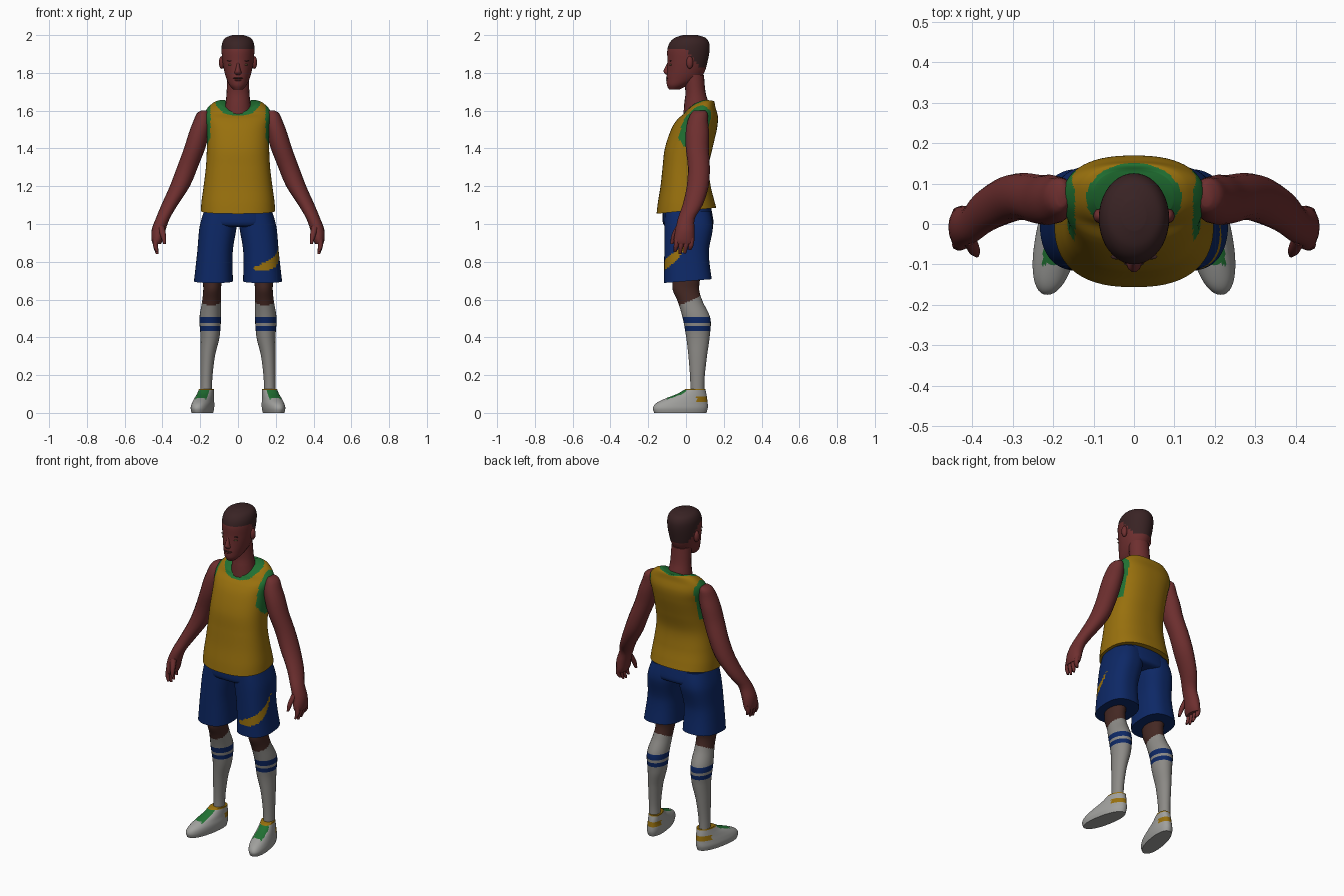
import bpy, bmesh, math
from mathutils import Vector


def material(name, r, g, b):
    lin = lambda c: (c / 255 / 12.92) if c < 10 else ((c / 255 + 0.055) / 1.055) ** 2.4
    m = bpy.data.materials.new(name)
    m.diffuse_color = (lin(r), lin(g), lin(b), 1)
    return m


SKIN = material("skin", 110, 47, 47)
KNEE = material("dark_skin", 68, 40, 35)
HAIR = material("hair", 57, 35, 36)
YELLOW = material("jersey_yellow", 152, 112, 13)
GREEN = material("trim_green", 32, 112, 50)
BLUE = material("shorts_blue", 13, 40, 102)
SOCK = material("sock_white", 140, 138, 134)
SHOE = material("shoe_white", 160, 160, 157)
EYE = material("eye", 118, 96, 62)


def finish(name, bm, mats, rule=None, angle=55):
    bmesh.ops.recalc_face_normals(bm, faces=bm.faces)
    bm.normal_update()
    if rule:
        for f in bm.faces:
            f.material_index = mats.index(rule(f.calc_center_median(), f.normal))
    me = bpy.data.meshes.new(name)
    bm.to_mesh(me)
    bm.free()
    for m in mats:
        me.materials.append(m)
    me.shade_smooth()
    me.set_sharp_from_angle(angle=math.radians(angle))
    ob = bpy.data.objects.new(name, me)
    bpy.context.collection.objects.link(ob)
    return ob


def loft(name, rings, mats, rule=None, segs=20, sub=3, power=2.0, side=1, shear=0.0):
    """Skin a stack of level ellipses: z, x, y, rx, ry, tilt to the back, lift at the sides."""
    rings = [tuple(r) + (0,) * (7 - len(r)) for r in rings]
    fine = []
    for i in range(len(rings) - 1):
        p0, p1, p2 = rings[max(i - 1, 0)], rings[i], rings[i + 1]
        p3 = rings[min(i + 2, len(rings) - 1)]
        for k in range(sub):
            t = k / sub
            fine.append([0.5 * (2 * b + (c - a) * t + (2 * a - 5 * b + 4 * c - d) * t * t
                                + (3 * b - a - 3 * c + d) * t ** 3)
                         for a, b, c, d in zip(p0, p1, p2, p3)])
    fine.append(list(rings[-1]))
    bm = bmesh.new()
    rows = []
    e = 2 / power
    for z, cx, cy, rx, ry, tilt, lift in fine:
        row = []
        for j in range(segs):
            a = 2 * math.pi * j / segs
            c, s = math.cos(a), math.sin(a)
            u = math.copysign(abs(c) ** e, c)
            v = math.copysign(abs(s) ** e, s)
            y = cy + ry * v
            row.append(bm.verts.new((side * (cx + rx * u - shear * y), y,
                                     z + tilt * ry * v + lift * u * u)))
        rows.append(row)
    for a, b in zip(rows, rows[1:]):
        for j in range(segs):
            k = (j + 1) % segs
            bm.faces.new((a[j], a[k], b[k], b[j]))
    bm.faces.new(rows[0])
    bm.faces.new(rows[-1])
    return finish(name, bm, mats, rule)


def ball(name, loc, size, mat):
    bm = bmesh.new()
    bmesh.ops.create_uvsphere(bm, u_segments=12, v_segments=8, radius=1)
    for v in bm.verts:
        v.co = Vector(loc) + Vector(p * q for p, q in zip(v.co, size))
    return finish(name, bm, [mat])


# Sleeveless jersey with green neck and arm trims
def jersey_rule(c, n):
    neck = (c.x / 0.118) ** 2 + ((c.y - 0.063) / 0.088) ** 2
    arm = ((c.y - 0.055) / 0.105) ** 2 + ((c.z - 1.51) / 0.125) ** 2
    if (c.z > 1.55 and neck < 1) or (abs(c.x) > 0.146 and arm < 1):
        return GREEN
    return YELLOW


loft("jersey", [(1.07, 0, 0.002, .197, .158, .1), (1.12, 0, 0, .193, .149, .05),
                (1.2, 0, -.002, .182, .133), (1.3, 0, -.002, .170, .122),
                (1.4, 0, .014, .165, .126), (1.5, 0, .042, .166, .121),
                (1.56, 0, .062, .174, .107, .05), (1.60, 0, .072, .170, .084, .2),
                (1.622, 0, .073, .135, .076, .35, .012), (1.622, 0, .07, .098, .064, .4, .026)],
     [YELLOW, GREEN], jersey_rule, segs=96, sub=10, power=2.45)

# Neck and head with a cropped hair cap
loft("neck", [(1.56, 0, .06, .075, .075), (1.64, 0, .055, .066, .064),
              (1.70, 0, .05, .06, .053), (1.79, 0, .04, .058, .055)], [SKIN])


def head_rule(c, n):
    return HAIR if c.z > max(1.83, 1.928 - 1.4 * max(0, c.y)) else SKIN


loft("head", [(1.712, 0, -.062, .024, .028), (1.735, 0, -.045, .045, .056),
              (1.77, 0, -.015, .061, .088), (1.81, 0, 0, .073, .1),
              (1.86, 0, .008, .082, .106), (1.92, 0, .013, .087, .112),
              (1.96, 0, .018, .083, .104), (1.986, 0, .022, .066, .08),
              (2.0, 0, .022, .03, .038)], [SKIN, HAIR], head_rule, segs=40, sub=8)
loft("nose", [(1.788, 0, -.092, .013, .009), (1.8, 0, -.097, .019, .02),
              (1.815, 0, -.098, .014, .021), (1.84, 0, -.092, .009, .014),
              (1.86, 0, -.088, .006, .008)], [SKIN], segs=10)
ball("upper_lip", (0, -.095, 1.772), (.026, .012, .005), KNEE)
ball("lower_lip", (0, -.093, 1.762), (.023, .013, .007), SKIN)

# Shorts: hip block and two wide legs, one with a curved yellow trim stripe
loft("shorts_hips", [(1.12, 0, 0, .17, .125), (1.05, 0, .008, .183, .132),
                     (1.0, 0, .012, .19, .133), (.985, 0, .012, .17, .11)],
     [BLUE], segs=28, power=2.5)


def shorts_rule(c, n):
    t = (math.degrees(math.atan2(c.x - 0.12, 0.01 - c.y)) + 18) / 112
    if c.x > 0 and 0 < t < 1:
        if abs(c.z - 0.765 - 0.155 * t * t) < 0.006 + 0.024 * math.sin(math.pi * t):
            return YELLOW
    return BLUE


LEG = [(.78, .135, 0, .056, .08), (.7, .136, 0, .05, .073), (.65, .137, 0, .047, .07),
       (.59, .14, .022, .05, .066), (.5, .147, .056, .057, .073), (.4, .148, .063, .05, .062),
       (.3, .16, .062, .038, .049), (.18, .167, .06, .031, .038), (.09, .168, .06, .031, .037)]


def leg_rule(c, n):
    if c.z > 0.59 + 0.45 * (c.y - 0.01):
        return KNEE
    return BLUE if .478 < c.z < .505 or .43 < c.z < .457 else SOCK


def shoe_rule(c, n):
    off = abs(abs(c.x) + 0.18 * c.y - 0.181)
    if c.z > 0.121 or (c.y > 0.055 and 0.06 < c.z < 0.088):
        return YELLOW
    if 0.05 < c.z < 0.118 and -0.1 < c.y < 0.0 and off < 0.03:
        return GREEN
    return SHOE


ARM = [(1.602, .178, .072, .014, .028), (1.585, .184, .07, .034, .044),
       (1.54, .19, .062, .048, .055), (1.48, .207, .06, .054, .062),
       (1.4, .230, .06, .056, .061), (1.3, .268, .068, .055, .058),
       (1.2, .308, .062, .053, .058), (1.1, .363, .035, .043, .053),
       (1.03, .398, .002, .037, .045), (.97, .42, -.005, .037, .05),
       (.92, .427, -.01, .031, .055), (.895, .43, -.01, .022, .05)]

for side, label in ((1, "left"), (-1, "right")):
    # Shorts leg
    loft(label + "_shorts_leg", [(1.07, .09, .008, .09, .12), (.98, .106, .014, .098, .128),
                                 (.85, .122, .003, .094, .118), (.698, .13, .01, .103, .126, .08)],
         [BLUE, YELLOW], shorts_rule, segs=80, sub=22, power=2.5, side=side)
    # Knee, calf and striped sock
    loft(label + "_leg", LEG, [SOCK, KNEE, BLUE], leg_rule, segs=24, sub=12, side=side)
    # Shoe, toes turned outwards
    loft(label + "_shoe", [(0, .183, -.03, .05, .138), (.025, .183, -.03, .055, .145),
                           (.05, .181, -.022, .053, .137), (.075, .18, 0, .047, .112),
                           (.1, .178, .03, .042, .078), (.127, .176, .05, .038, .052)],
         [SHOE, GREEN, YELLOW], shoe_rule, segs=48, sub=6, power=2.2, side=side, shear=.18)
    # Bare arm and palm
    loft(label + "_arm", ARM, [SKIN], segs=16, side=side)
    # Fingers and thumb
    for i, y in enumerate((-.048, -.022, .004, .03)):
        tip = (.852, .84, .845, .862)[i]
        loft(f"{label}_finger_{i + 1}", [(.925, .432, y, .015, .014), (.885, .437, y - .004, .013, .013),
                                         (tip, .427, y - .01, .007, .007)],
             [SKIN], segs=8, side=side)
    loft(label + "_thumb", [(.99, .408, -.035, .018, .018), (.94, .396, -.062, .015, .015),
                            (.895, .389, -.075, .007, .008)], [SKIN], segs=8, side=side)
    # Ear, eye and brow
    ball(label + "_ear", (side * .086, .02, 1.855), (.015, .018, .034), SKIN)
    ball(label + "_eye", (side * .037, -.081, 1.843), (.015, .007, .005), EYE)
    ball(label + "_brow", (side * .038, -.081, 1.864), (.02, .007, .003), HAIR)
